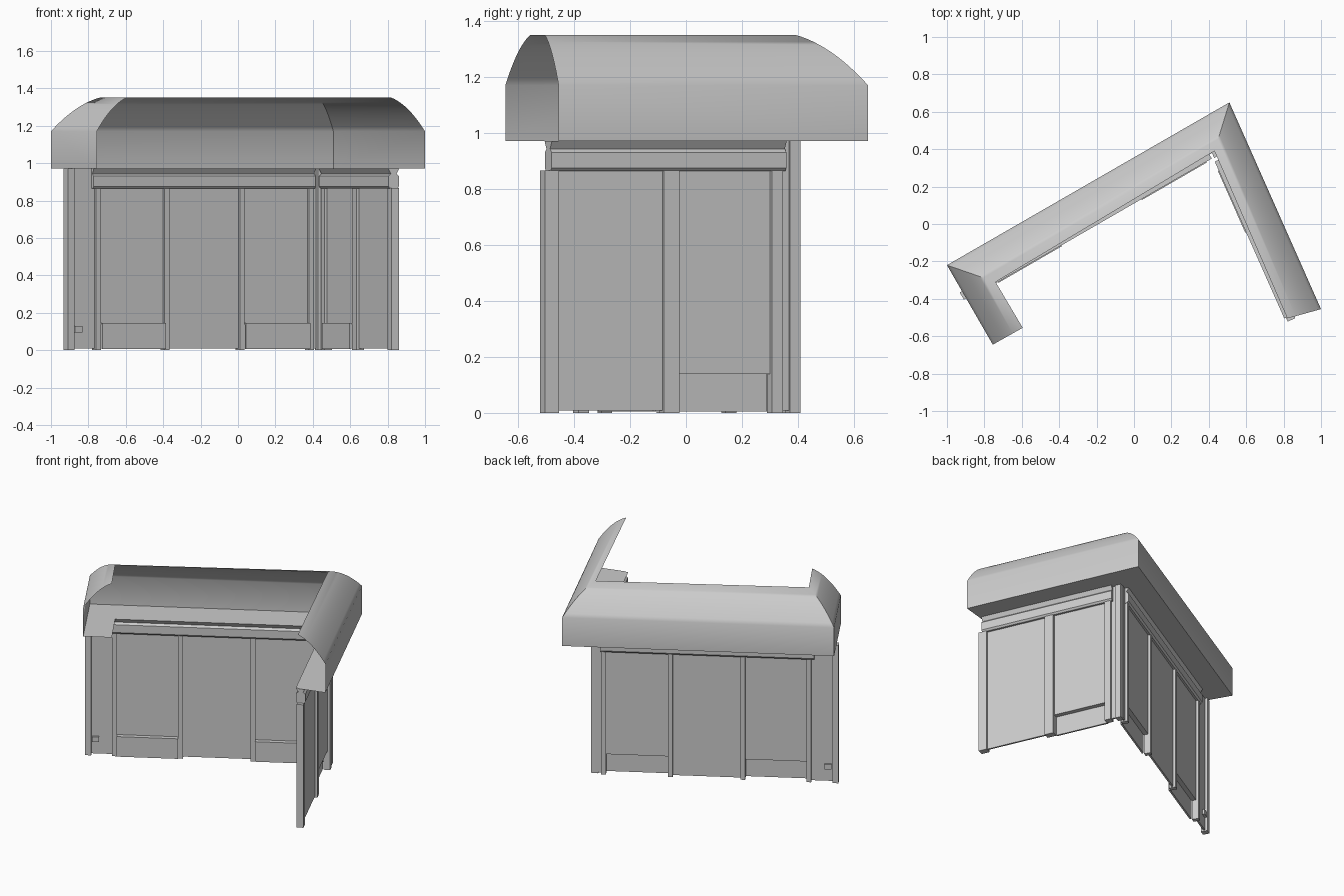
import bpy, bmesh, math
from mathutils import Vector, Matrix

cube = bpy.data.objects.get("Cube")
if cube:
    bpy.data.objects.remove(cube, do_unlink=True)

grey = bpy.data.materials.new("light_grey")
grey.use_nodes = True
colour = (0.6, 0.6, 0.6, 1)
grey.diffuse_color = colour
grey.node_tree.nodes["Principled BSDF"].inputs["Base Color"].default_value = colour


def finish(name, bm, matrix=Matrix()):
    bmesh.ops.recalc_face_normals(bm, faces=bm.faces)
    mesh = bpy.data.meshes.new(name)
    bm.to_mesh(mesh)
    bm.free()
    mesh.transform(matrix)
    mesh.materials.append(grey)
    obj = bpy.data.objects.new(name, mesh)
    bpy.context.collection.objects.link(obj)
    return obj


def wall_frame(degrees):
    """Local x runs along a wall, local y points outwards."""
    return Matrix.Rotation(math.radians(degrees), 4, "Z")


def block(name, frame, x, y, z):
    bm = bmesh.new()
    bmesh.ops.create_cube(bm, size=1)
    for v in bm.verts:
        for i, (lo, hi) in enumerate((x, y, z)):
            v.co[i] = lo if v.co[i] < 0 else hi
    return finish(name, bm, frame)


def valance(name, frame, x, depth):
    """Chamfered beam that flares out to meet the roof."""
    half = [(0.02, 0.863), (0.03, 0.875), (0.03, 0.93), (0.016, 0.943), (0.032, 0.97)]
    section = half + [(-y, z) for y, z in reversed(half)]
    bm = bmesh.new()
    ends = [[bm.verts.new((px, depth + y, z)) for y, z in section] for px in x]
    for ring in ends:
        bm.faces.new(ring)
    n = len(section)
    for i in range(n):
        j = (i + 1) % n
        bm.faces.new((ends[0][i], ends[0][j], ends[1][j], ends[1][i]))
    return finish(name, bm, frame)


def post(name, frame, x, depth, top=0.866):
    block(name, frame, x, (depth - 0.022, depth + 0.022), (0, top))


def panel(name, frame, x, depth, bottom=0.008, top=0.87):
    block(name, frame, x, (depth - 0.006, depth + 0.006), (bottom, top))


def boxed_panel(name, frame, x, depth):
    """Upper sheet above a lower part that is stepped inwards."""
    panel(name + "_upper", frame, x, depth, 0.14)
    inner = depth - 0.037
    block(name + "_lower", frame, x, (inner, inner + 0.012), (0.005, 0.145))
    block(name + "_ledge", frame, x, (inner, depth + 0.006), (0.138, 0.146))


# Roof: folded shell following an outer and an inner plan line
outer = [(-0.755, -0.645), (-1, -0.22), (0.51, 0.65), (1, -0.455)]
inner = [(-0.595, -0.555), (-0.74, -0.31), (0.43, 0.39), (0.82, -0.505)]
STEPS = 12
profile = [(1, 0.97), (0, 0.97), (0, 1.17)]
for k in range(1, STEPS + 1):
    t = k / STEPS
    profile.append((t, 1.17 + 0.18 * (1.6 * t - 0.6 * t * t)))
bm = bmesh.new()
rows = []
for o, i in zip(outer, inner):
    rows.append([bm.verts.new((*Vector(o).lerp(Vector(i), t), z)) for t, z in profile])
for a, b in zip(rows, rows[1:]):
    for k in range(len(profile) - 1):
        bm.faces.new((a[k], a[k + 1], b[k + 1], b[k]))
roof = finish("roof_shell", bm)
bpy.ops.object.select_all(action="DESELECT")
roof.select_set(True)
bpy.context.view_layer.objects.active = roof
bpy.ops.object.shade_smooth_by_angle(angle=math.radians(48))

# Back wall
back = wall_frame(30)
D = 0.127
post("back_end_post", back, (-0.99, -0.95), D, 0.97)
panel("back_end_panel", back, (-0.95, -0.815), D, top=0.97)
for n, x in enumerate((-0.815, -0.392, 0.072, 0.5)):
    post(f"back_post_{n + 1}", back, (x, x + 0.03), D)
boxed_panel("back_panel_left", back, (-0.785, -0.392), D)
panel("back_panel_middle", back, (-0.362, 0.072), D)
boxed_panel("back_panel_right", back, (0.102, 0.5), D)
panel("back_corner_strip", back, (0.53, 0.57), D, top=0.97)
valance("back_valance", back, (-0.835, 0.535), D)
block("socket_box", back, (-0.945, -0.9), (D - 0.022, D + 0.022), (0.095, 0.13))

# Side wall
side = wall_frame(-66.1)
S = 0.562
post("side_end_post", side, (0.755, 0.81), S)
panel("side_panel_front", side, (0.344, 0.755), S)
post("side_middle_post", side, (0.284, 0.344), S)
boxed_panel("side_panel_rear", side, (-0.077, 0.284), S)
post("side_rear_post", side, (-0.121, -0.077), S)
panel("side_corner_strip", side, (-0.16, -0.121), S, top=0.97)
valance("side_valance", side, (-0.13, 0.787), S)

# Post where the two walls meet
post("corner_post", side, (-0.19, -0.15), S - 0.005, 0.97)
